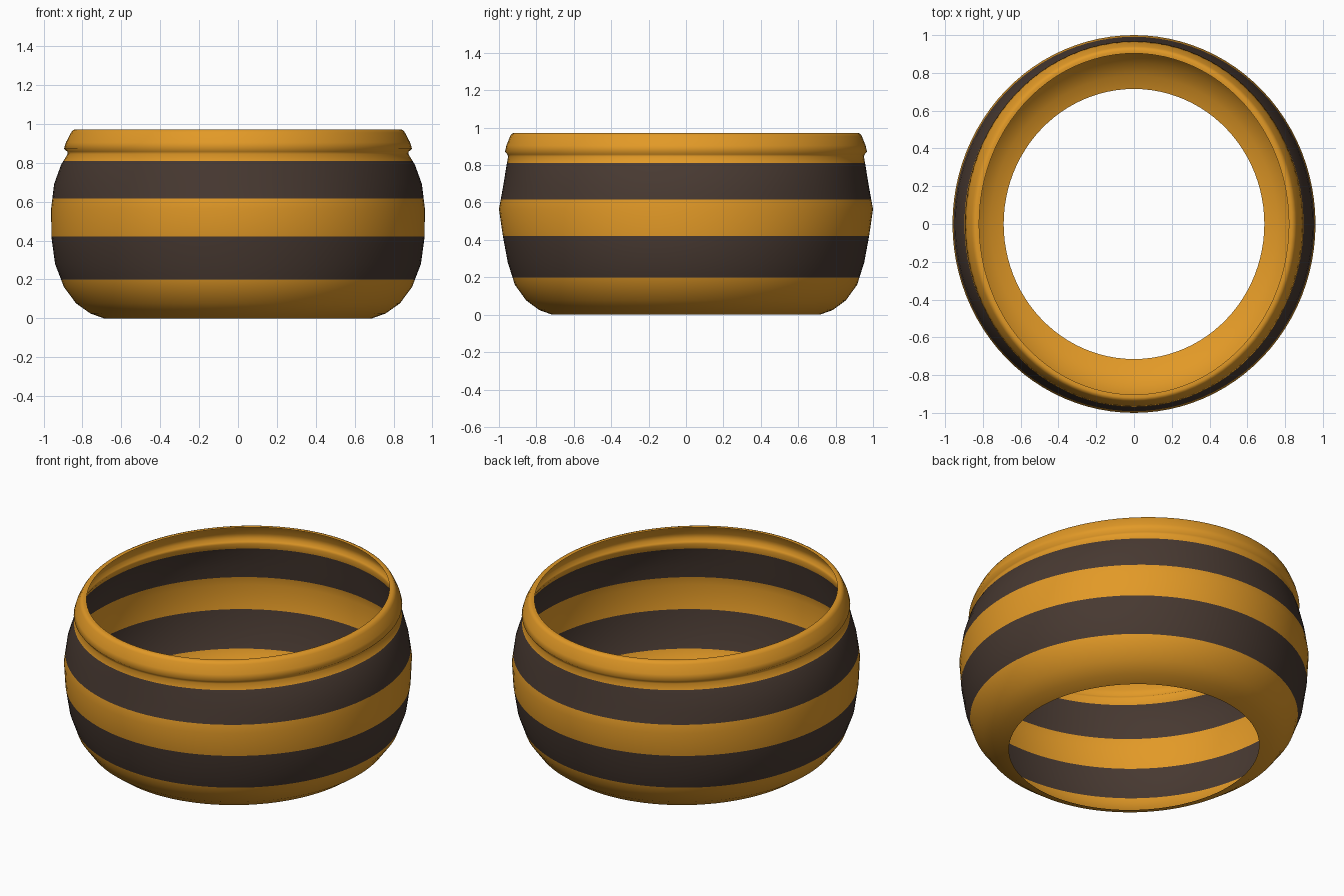
import bpy
import bmesh
from math import sin, cos, tau

cube = bpy.data.objects.get("Cube")
if cube:
    bpy.data.objects.remove(cube, do_unlink=True)


def make_material(name, colour):
    mat = bpy.data.materials.new(name)
    mat.use_nodes = True
    mat.diffuse_color = colour
    mat.node_tree.nodes["Principled BSDF"].inputs["Base Color"].default_value = colour
    return mat


orange = make_material("amber orange", (0.76, 0.32, 0.02, 1))
brown = make_material("dark brown", (0.064, 0.041, 0.031, 1))

# Wall profile from the bottom hole to the rim: half width, half depth, height
PROFILE = [
    (0.69, 0.715, 0.0), (0.76, 0.785, 0.025), (0.833, 0.855, 0.077),
    (0.895, 0.915, 0.16), (0.941, 0.953, 0.28), (0.96, 0.979, 0.42),
    (0.961, 1.0, 0.565), (0.946, 0.977, 0.69), (0.91, 0.961, 0.79),
    (0.876, 0.951, 0.845), (0.878, 0.955, 0.857), (0.895, 0.968, 0.872),
    (0.885, 0.96, 0.905), (0.859, 0.94, 0.955), (0.85, 0.932, 0.967),
    (0.836, 0.92, 0.972), (0.82, 0.903, 0.97),
]
# Heights where the colour changes
STRIPES = [0.2, 0.42, 0.615, 0.81]
SEGMENTS = 96


def add_stripe_rings(profile, heights):
    """Split the wall so that each colour change has its own ring."""
    rings = [profile[0]]
    for a, b in zip(profile, profile[1:]):
        for h in heights:
            if a[2] < h < b[2]:
                t = (h - a[2]) / (b[2] - a[2])
                rings.append(tuple(p + (q - p) * t for p, q in zip(a, b)))
        rings.append(b)
    return rings


# Oval open band, a single thin wall
bm = bmesh.new()
rings = []
for rx, ry, z in add_stripe_rings(PROFILE, STRIPES):
    rings.append([bm.verts.new((rx * cos(tau * i / SEGMENTS), ry * sin(tau * i / SEGMENTS), z))
                  for i in range(SEGMENTS)])
for low, high in zip(rings, rings[1:]):
    middle = (low[0].co.z + high[0].co.z) / 2
    stripe = sum(middle > h for h in STRIPES) % 2
    for i in range(SEGMENTS):
        j = (i + 1) % SEGMENTS
        face = bm.faces.new((low[i], low[j], high[j], high[i]))
        face.smooth = True
        face.material_index = stripe

mesh = bpy.data.meshes.new("striped_band")
bm.to_mesh(mesh)
bm.free()
mesh.materials.append(orange)
mesh.materials.append(brown)
band = bpy.data.objects.new("striped_band", mesh)
bpy.context.collection.objects.link(band)
